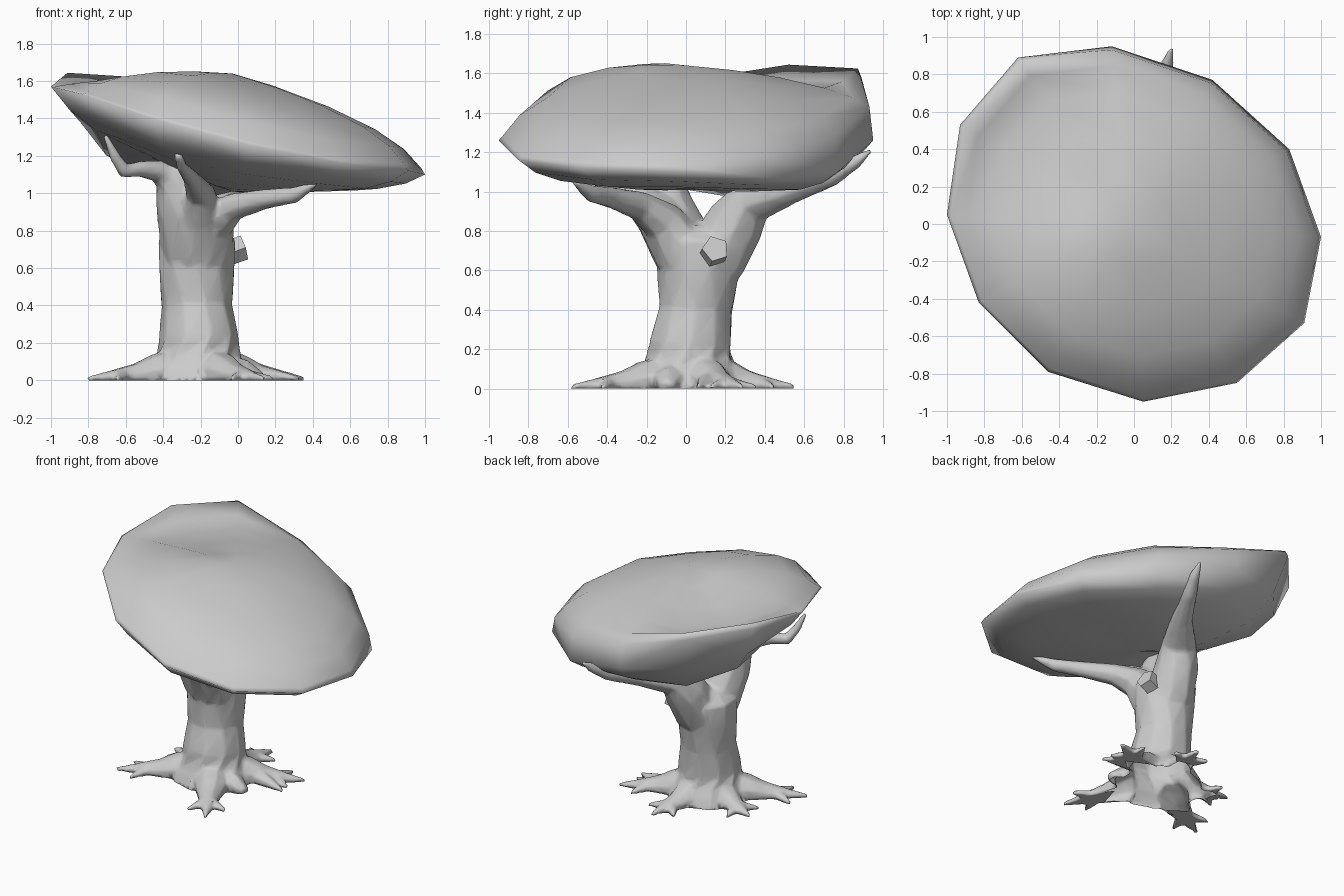
import bpy, bmesh, math
from mathutils import Vector

if "Cube" in bpy.data.objects:
    bpy.data.objects.remove(bpy.data.objects["Cube"])


def finish(bm, name, angle=75):
    bmesh.ops.recalc_face_normals(bm, faces=bm.faces)
    me = bpy.data.meshes.new(name)
    bm.to_mesh(me)
    bm.free()
    ob = bpy.data.objects.new(name, me)
    bpy.context.collection.objects.link(ob)
    bpy.ops.object.select_all(action='DESELECT')
    ob.select_set(True)
    bpy.context.view_layer.objects.active = ob
    bpy.ops.object.shade_smooth_by_angle(angle=math.radians(angle))
    return ob


def skin(bm, rings):
    """Bridge equal-sized vertex rings with quads."""
    n = len(rings[0])
    for a, b in zip(rings, rings[1:]):
        for i in range(n):
            j = (i + 1) % n
            bm.faces.new((a[i], a[j], b[j], b[i]))


def tube(bm, path, sides=6, ground=False):
    """Closed tapered limb along (x, y, z, radius) points."""
    pts = [Vector(p[:3]) for p in path]
    rings = []
    for k, p in enumerate(pts):
        t = pts[min(k + 1, len(pts) - 1)] - pts[max(k - 1, 0)]
        q = t.to_track_quat('Z', 'Y')
        ring = []
        for i in range(sides):
            a = math.tau * (i + 0.5) / sides
            v = p + q @ (Vector((math.cos(a), math.sin(a), 0)) * path[k][3])
            if ground:
                v.z = max(v.z, 0)
            ring.append(bm.verts.new(v))
        rings.append(ring)
    skin(bm, rings)
    bm.faces.new(reversed(rings[0]))
    bm.faces.new(rings[-1])


# Canopy: 12-sided rim as x, y, lower z, upper z, dome fullness, bowl depth
rim = [(-1, .05, 1.57, 1.575, .2, 1), (-.93, .53, 1.61, 1.65, -.6, 2.2),
       (-.62, .89, 1.58, 1.63, -.5, 2.7), (-.12, .95, 1.26, 1.43, .4, 1.2),
       (.42, .77, 1.10, 1.28, .7, .8), (.83, .40, 1.07, 1.18, .7, .6),
       (1, -.07, 1.10, 1.13, .65, .7), (.91, -.53, 1.12, 1.15, .65, .8),
       (.55, -.85, 1.16, 1.18, .7, .8), (.05, -.95, 1.26, 1.28, .8, 1),
       (-.46, -.79, 1.40, 1.42, .8, 1.2), (-.83, -.42, 1.53, 1.54, .5, 1.1)]
centre = Vector((-.03, 0, 1.35))
under = [(.2, -.31), (.45, -.26), (.75, -.18), (.9, -.1), (1, 0)]
dome = [(.98, 0), (.89, .12), (.74, .21), (.5, .27), (.25, .29)]
bm = bmesh.new()
rings = []
for top, profile in ((False, under), (True, dome)):
    for s, h in profile:
        ring = []
        for x, y, lo, hi, full, deep in rim:
            p = centre.lerp(Vector((x, y, hi if top else lo)), s)
            k = full if top else deep
            p.z += h * (1 - s * (1 - k))
            ring.append(bm.verts.new(p))
        rings.append(ring)
skin(bm, rings)
for ring, dz in ((rings[0], -.34), (rings[-1], .29)):
    c = bm.verts.new(centre + Vector((0, 0, dz)))
    for i in range(12):
        bm.faces.new((ring[i], ring[(i + 1) % 12], c))
finish(bm, "canopy", 100)

# Trunk with flared foot
wood = bmesh.new()
tube(wood, [(-.21, .02, 0, .3), (-.21, .02, .1, .245), (-.21, .02, .22, .215),
            (-.22, .05, .4, .19), (-.22, .06, .6, .21),
            (-.22, .07, .75, .215), (-.22, .07, .83, .12)], 10)

# Main branches and twig, rooted inside the trunk
branches = [
    [(-.22, .06, .45, .1), (-.2, .14, .65, .165), (-.17, .25, .84, .15),
     (-.12, .34, .96, .12), (.02, .53, 1.01, .075), (.13, .74, 1.08, .055),
     (.18, .86, 1.15, .035), (.20, .94, 1.21, .012)],
    [(-.22, .04, .5, .1), (-.17, -.02, .7, .15), (-.12, -.12, .85, .11),
     (-.02, -.24, .93, .075), (.15, -.38, .97, .055), (.3, -.48, .99, .045),
     (.42, -.57, 1.05, .014)],
    [(-.22, .04, .5, .1), (-.22, -.02, .7, .16), (-.2, -.15, .88, .12),
     (-.2, -.28, 1.0, .08), (-.25, -.46, 1.08, .045), (-.30, -.58, 1.14, .03),
     (-.32, -.66, 1.21, .025)],
    [(-.22, .05, .5, .1), (-.25, .0, .7, .165), (-.3, -.1, .92, .14),
     (-.33, -.13, 1.06, .115), (-.36, -.14, 1.15, .09)],
    [(-.34, -.13, 1.02, .08), (-.42, -.19, 1.12, .065), (-.52, -.27, 1.13, .045),
     (-.61, -.33, 1.12, .04), (-.66, -.37, 1.2, .03), (-.71, -.40, 1.31, .014)],
]
for path in branches:
    tube(wood, path, 8)

# Roots: low tapered limbs ending in three pointed toes
base = Vector((-.21, .02, 0))
tips = [(-.81, -.30), (.14, -.59), (.36, .29), (-.1, .56), (-.67, .2)]
for x, y in tips:
    d = Vector((x, y, 0)) - base
    path = []
    for t, z, r in ((.1, .08, .1), (.35, .03, .12), (.55, .01, .085), (.78, .01, .045), (.99, .01, .012)):
        p = base + d * t
        path.append((p.x, p.y, z, r))
    tube(wood, path, 8, True)
    side = Vector((-d.y, d.x, 0)).normalized()
    for s in (-1, 1):
        a = base + d * .66
        b = base + d * .83 + side * s * .13
        tube(wood, [(a.x, a.y, .01, .06), (b.x, b.y, .01, .012)], 6, True)
# Lump roots on the right
tube(wood, [(-.1, -.06, .05, .1), (.04, -.09, .03, .08), (.13, -.10, .0, .04)], 6, True)
tube(wood, [(-.1, .08, .05, .1), (.1, .12, .02, .07), (.33, .06, .01, .012)], 6, True)

# Blend trunk, branches and roots into one skin
ob = finish(wood, "trunk_branches_and_roots")
m = ob.modifiers.new("fuse", 'REMESH')
m.mode, m.voxel_size, m.use_smooth_shade = 'VOXEL', .013, True
m = ob.modifiers.new("blend", 'SMOOTH')
m.factor, m.iterations = .5, 4
m = ob.modifiers.new("reduce", 'DECIMATE')
m.ratio = .12
for name in ("fuse", "blend", "reduce"):
    bpy.ops.object.modifier_apply(modifier=name)

# Open underside of the trunk
bm = bmesh.new()
bm.from_mesh(ob.data)
low = [f for f in bm.faces if f.normal.z < -.9 and f.calc_center_median().z < .03
       and (f.calc_center_median() - base).length < .36]
bmesh.ops.delete(bm, geom=low, context='FACES')
for v in bm.verts:
    if v.co.z < .012:
        v.co.z = 0
bm.to_mesh(ob.data)
bm.free()

# Sawn-off side stub
bm = bmesh.new()
tube(bm, [(-.13, .11, .66, .08), (-.03, .14, .69, .07), (.03, .15, .71, .07)], 5)
finish(bm, "cut_stub", 50)
